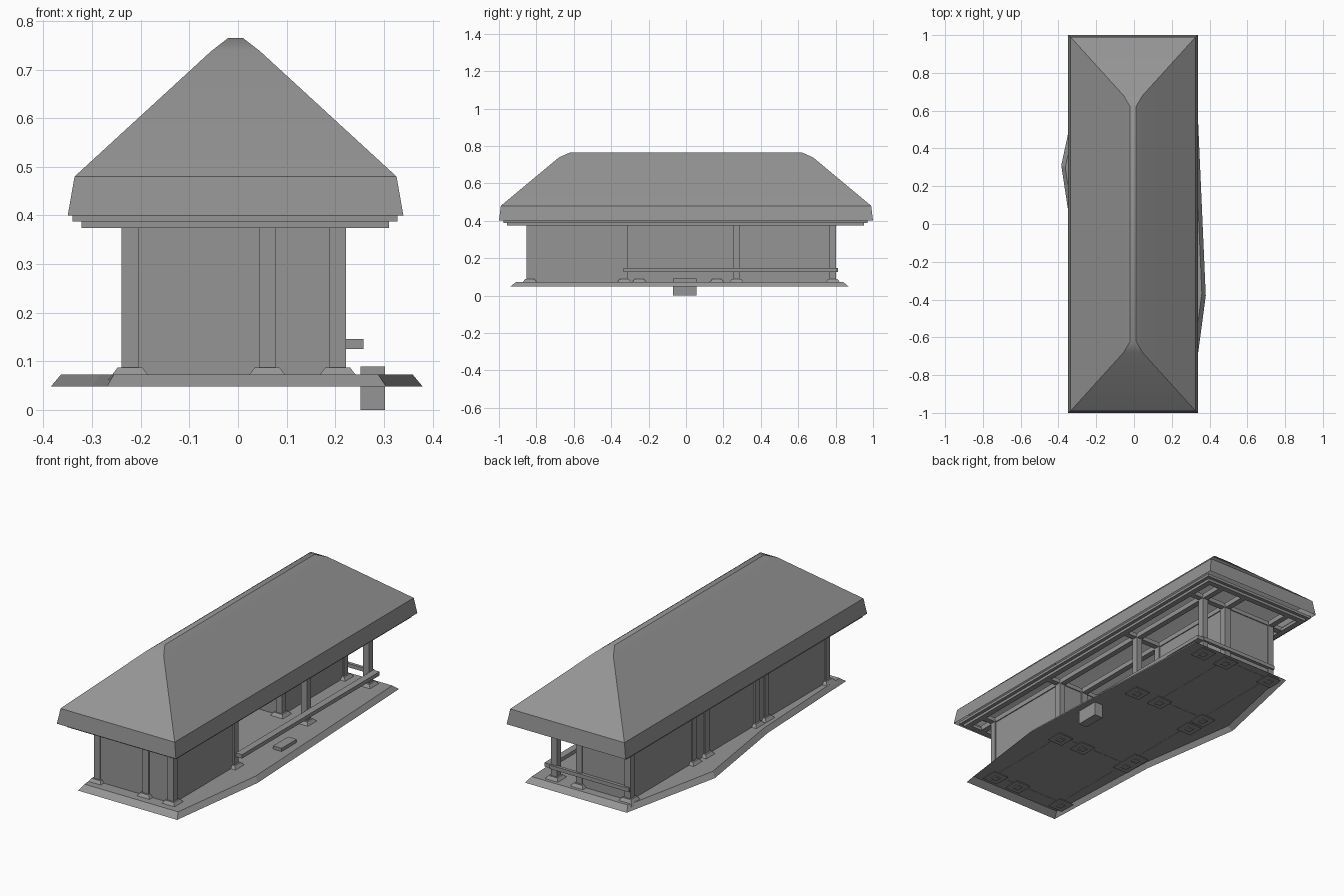
import bpy, math

cube = bpy.data.objects.get("Cube")
if cube:
    bpy.data.objects.remove(cube)

grey = bpy.data.materials.new("plain grey")
grey.use_nodes = True
grey.diffuse_color = (0.3, 0.3, 0.3, 1)
grey.node_tree.nodes["Principled BSDF"].inputs["Base Color"].default_value = (0.3, 0.3, 0.3, 1)


def loft(name, rings, bottom=True):
    """Join matching counter-clockwise rings from bottom to top, and cap them."""
    n = len(rings[0])
    verts = [p for ring in rings for p in ring]
    faces = []
    for r in range(len(rings) - 1):
        a, b = r * n, (r + 1) * n
        for i in range(n):
            j = (i + 1) % n
            faces.append((a + i, a + j, b + j, b + i))
    faces.append(tuple(range(len(verts) - n, len(verts))))
    if bottom:
        faces.append(tuple(reversed(range(n))))
    mesh = bpy.data.meshes.new(name)
    mesh.from_pydata(verts, [], faces)
    mesh.materials.append(grey)
    ob = bpy.data.objects.new(name, mesh)
    bpy.context.collection.objects.link(ob)
    return ob


def rect(x0, x1, y0, y1, z):
    return [(x0, y0, z), (x1, y0, z), (x1, y1, z), (x0, y1, z)]


def box(name, x0, x1, y0, y1, z0, z1):
    return loft(name, [rect(x0, x1, y0, y1, z) for z in (z0, z1)])


def frame(name, x0, x1, y0, y1, z0, z1, w):
    """Rectangular ring of four beams."""
    box(name + "_left", x1 - w, x1, y0, y1, z0, z1)
    box(name + "_right", x0, x0 + w, y0, y1, z0, z1)
    box(name + "_front", x0 + w, x1 - w, y0, y0 + w, z0, z1)
    box(name + "_back", x0 + w, x1 - w, y1 - w, y1, z0, z1)


# Platform: a kinked outline with sloping skirt, open underneath
outline = [(-.27, -.94), (.305, -.94), (.38, -.38), (.325, .87),
           (-.265, .87), (-.385, .31), (-.30, -.25)]
loft("platform", [[(x, y, .048) for x, y in outline],
                  [(x * .945, y * .965, .073) for x, y in outline]], bottom=False)
box("entry_step", .252, .302, -.07, .055, 0, .09)

# Roof: fascia, hipped slopes and a flattened ridge, hollow inside
levels = [(.345, 1.0, .40), (.331, .99, .48), (.05, .68, .738), (.015, .62, .765)]
roof = loft("roof", [rect(-.005 - hx, -.005 + hx, -hy, hy, z) for hx, hy, z in levels],
            bottom=False)
bpy.context.view_layer.objects.active = roof
roof.select_set(True)
bpy.ops.object.shade_smooth_by_angle(angle=math.radians(25))
roof.select_set(False)

# Stepped eave frames
frame("upper_eave", -.34, .328, -.975, .97, .388, .402, .04)
frame("lower_eave", -.322, .31, -.958, .953, .374, .39, .03)

# Posts on tapered footings
LEFT, MID, RIGHT = .205, .06, -.222
rows = (-.835, -.33, .27, .785)
spots = [(x, y) for y in rows for x in (LEFT, MID, RIGHT)]
spots += [(RIGHT, -.25), (RIGHT, .165)]
for x, y in spots:
    loft("footing", [rect(x - h, x + h, y - h, y + h, z)
                     for h, z in ((.045, .062), (.025, .088))])
    box("post", x - .017, x + .017, y - .017, y + .017, .058, .385)

# Roof beams along and across the post rows
for x in (LEFT, MID, RIGHT):
    box("long_beam", x - .015, x + .015, -.93, .925, .374, .40)
for y in rows:
    box("cross_beam", -.30, .29, y - .015, y + .015, .376, .398)


def wall(name, xa, ya, xb, yb, t=.01):
    box(name, min(xa, xb) - t, max(xa, xb) + t,
        min(ya, yb) - t, max(ya, yb) + t, .072, .38)


# Closed front room across the full width
wall("front_wall", RIGHT, rows[0], LEFT, rows[0])
wall("front_room_left_wall", LEFT, rows[0], LEFT, rows[1])
wall("front_room_back_wall", RIGHT, rows[1], LEFT, rows[1])
# Closed right side
wall("right_wall", RIGHT, rows[0], RIGHT, rows[3])
# Back room with a porch beside it
wall("back_room_front_wall", RIGHT, rows[2], MID, rows[2])
wall("back_room_left_wall", MID, rows[2], MID, rows[3])
wall("back_wall", RIGHT, rows[3], MID, rows[3])

# Porch rail along the left side and round the back
box("left_rail", .222, .258, -.335, .805, .126, .146)
box("back_rail", -.238, .222, .795, .812, .126, .146)
